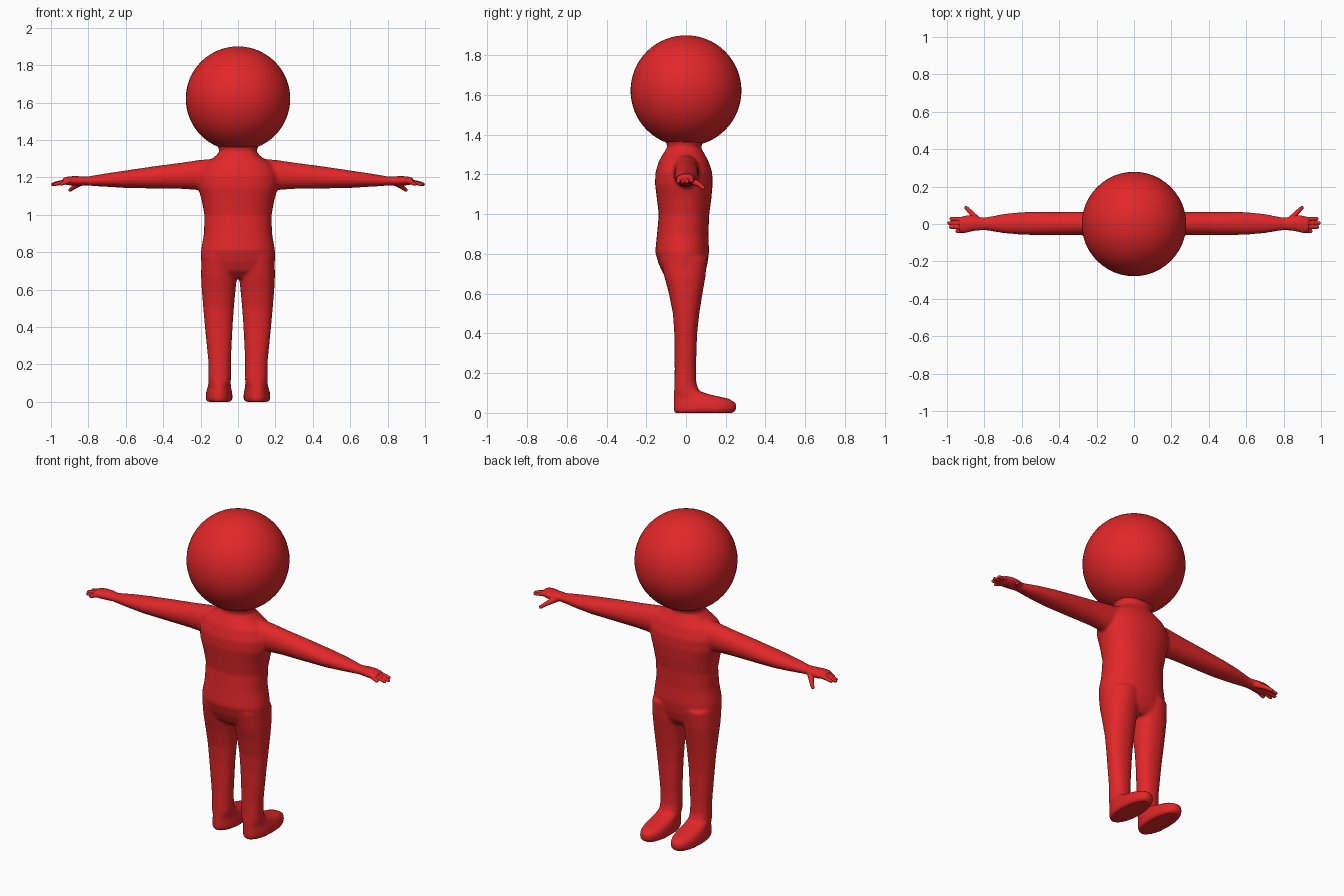
import bpy, bmesh, math
from mathutils import Vector, Matrix

red = bpy.data.materials.new("red")
red.diffuse_color = (0.76, 0.02, 0.022, 1)


def loft(bm, rings, axis="z", side=1, power=2.0, n=32):
    """Closed tube through rings of (position, min u, max u, min v, max v)."""
    loops = []
    for t, u0, u1, v0, v1 in rings:
        loop = []
        for i in range(n):
            a = 2 * math.pi * i / n
            c, s = math.cos(a), math.sin(a)
            u = (u0 + u1) / 2 + (u1 - u0) / 2 * math.copysign(abs(c) ** (2 / power), c)
            v = (v0 + v1) / 2 + (v1 - v0) / 2 * math.copysign(abs(s) ** (2 / power), s)
            x, y, z = (u, v, t) if axis == "z" else (t, u, v)
            loop.append(bm.verts.new((x * side, y, z)))
        loops.append(loop)
    faces = [bm.faces.new(loops[0]), bm.faces.new(loops[-1])]
    for a, b in zip(loops, loops[1:]):
        for i in range(n):
            j = (i + 1) % n
            faces.append(bm.faces.new((a[i], a[j], b[j], b[i])))
    bmesh.ops.recalc_face_normals(bm, faces=faces)


def finger(bm, start, end, r0, r1, side):
    """Tapered rod with round ends."""
    a, b = (Vector((p[0] * side, p[1], p[2])) for p in (start, end))
    turn = (b - a).to_track_quat("Z", "Y").to_matrix().to_4x4()
    bmesh.ops.create_cone(bm, cap_ends=True, segments=16, radius1=r0, radius2=r1,
                          depth=(b - a).length,
                          matrix=Matrix.Translation((a + b) / 2) @ turn)
    for p, r in ((a, r0), (b, r1)):
        bmesh.ops.create_uvsphere(bm, u_segments=16, v_segments=10, radius=r,
                                  matrix=Matrix.Translation(p))


def finish(name, bm, voxel=0, smooth=0):
    mesh = bpy.data.meshes.new(name)
    bm.to_mesh(mesh)
    bm.free()
    mesh.materials.append(red)
    mesh.shade_smooth()
    obj = bpy.data.objects.new(name, mesh)
    bpy.context.collection.objects.link(obj)
    if voxel:
        fuse = obj.modifiers.new("fuse", "REMESH")
        fuse.mode = "VOXEL"
        fuse.voxel_size = voxel
        fuse.use_smooth_shade = True
        soften = obj.modifiers.new("soften", "SMOOTH")
        soften.factor = 0.5
        soften.iterations = smooth
    return obj


# Head
bm = bmesh.new()
bmesh.ops.create_uvsphere(bm, u_segments=48, v_segments=32, radius=0.279,
                          matrix=Matrix.Translation((0, 0, 1.621)))
finish("head", bm)

# Torso and neck
bm = bmesh.new()
loft(bm, [
    (0.66, -0.12, 0.12, -0.07, 0.07),
    (0.70, -0.185, 0.185, -0.115, 0.095),
    (0.75, -0.198, 0.198, -0.138, 0.108),
    (0.81, -0.198, 0.198, -0.155, 0.116),
    (0.90, -0.182, 0.182, -0.146, 0.113),
    (1.00, -0.180, 0.180, -0.137, 0.117),
    (1.08, -0.195, 0.195, -0.147, 0.128),
    (1.15, -0.215, 0.215, -0.156, 0.134),
    (1.21, -0.215, 0.215, -0.154, 0.132),
    (1.27, -0.185, 0.185, -0.135, 0.112),
    (1.305, -0.130, 0.130, -0.115, 0.092),
    (1.335, -0.100, 0.100, -0.095, 0.075),
    (1.36, -0.104, 0.104, -0.098, 0.085),
    (1.39, -0.130, 0.130, -0.120, 0.115),
    (1.42, -0.120, 0.120, -0.110, 0.110)], power=2.2)

for side in (-1, 1):
    # Leg and foot
    loft(bm, [
        (0.000, 0.036, 0.166, -0.058, 0.240),
        (0.018, 0.029, 0.174, -0.063, 0.254),
        (0.050, 0.031, 0.171, -0.063, 0.252),
        (0.072, 0.036, 0.164, -0.062, 0.215),
        (0.090, 0.038, 0.160, -0.061, 0.130),
        (0.110, 0.038, 0.158, -0.060, 0.066),
        (0.150, 0.038, 0.158, -0.058, 0.052),
        (0.220, 0.038, 0.159, -0.057, 0.050),
        (0.400, 0.029, 0.177, -0.059, 0.056),
        (0.500, 0.022, 0.186, -0.066, 0.067),
        (0.600, 0.013, 0.194, -0.086, 0.083),
        (0.680, 0.004, 0.198, -0.108, 0.097),
        (0.780, 0.000, 0.194, -0.130, 0.108)], side=side, power=2.2)
    # Arm
    loft(bm, [
        (0.08, -0.075, 0.075, 1.130, 1.302),
        (0.20, -0.064, 0.068, 1.132, 1.294),
        (0.30, -0.060, 0.065, 1.138, 1.279),
        (0.45, -0.060, 0.065, 1.140, 1.259),
        (0.60, -0.058, 0.064, 1.143, 1.237),
        (0.70, -0.049, 0.054, 1.149, 1.222),
        (0.78, -0.036, 0.038, 1.154, 1.209),
        (0.83, -0.030, 0.034, 1.157, 1.200)], axis="x", side=side)
finish("body", bm, 0.008, 9)

# Hands: palm, four fingers, thumb
for side, name in ((-1, "left_hand"), (1, "right_hand")):
    bm = bmesh.new()
    loft(bm, [
        (0.77, -0.034, 0.036, 1.158, 1.207),
        (0.81, -0.032, 0.034, 1.158, 1.204),
        (0.85, -0.036, 0.044, 1.155, 1.206),
        (0.89, -0.044, 0.046, 1.156, 1.206),
        (0.92, -0.046, 0.040, 1.160, 1.202),
        (0.935, -0.040, 0.034, 1.166, 1.196)], axis="x", side=side)
    for y0, y1, tip, z in ((0.026, 0.028, 0.978, 1.168), (0.004, 0.005, 0.990, 1.163),
                           (-0.016, -0.017, 0.980, 1.162), (-0.035, -0.039, 0.945, 1.164)):
        finger(bm, (0.90, y0, 1.183), (tip, y1, z), 0.0125, 0.0095, side)
    finger(bm, (0.84, 0.025, 1.172), (0.875, 0.065, 1.150), 0.018, 0.0125, side)
    finger(bm, (0.875, 0.065, 1.150), (0.898, 0.087, 1.132), 0.0125, 0.010, side)
    finish(name, bm, 0.003, 4)
